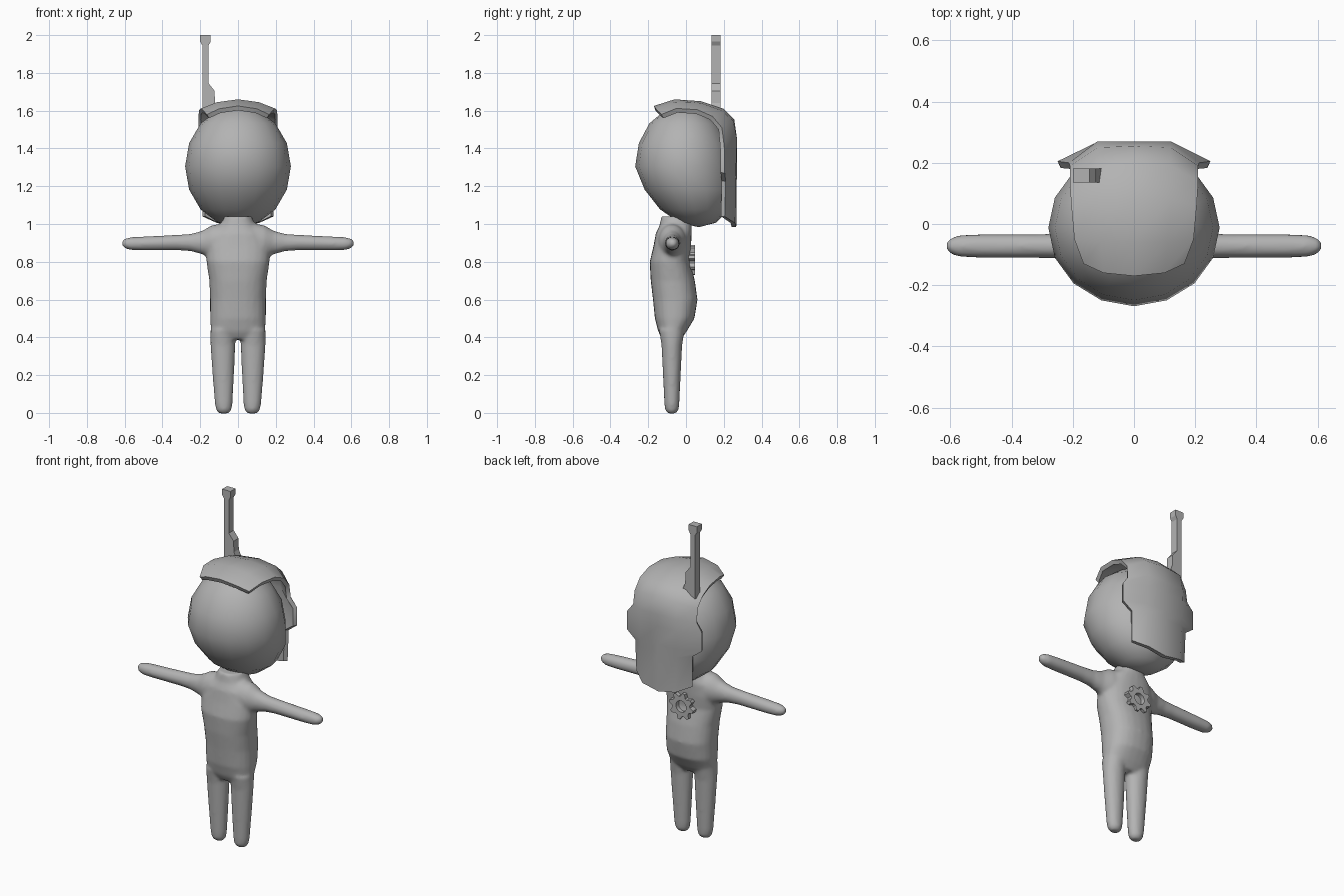
import bpy, bmesh, math
from mathutils import Vector

if "Cube" in bpy.data.objects:
    bpy.data.objects.remove(bpy.data.objects["Cube"])

grey = bpy.data.materials.new("plain grey")
grey.diffuse_color = (0.45, 0.45, 0.45, 1)
grey.use_nodes = True
grey.node_tree.nodes["Principled BSDF"].inputs["Base Color"].default_value = grey.diffuse_color


def make_object(name, bm, recalc=True):
    if recalc:
        bmesh.ops.recalc_face_normals(bm, faces=bm.faces[:])
    mesh = bpy.data.meshes.new(name)
    bm.to_mesh(mesh)
    bm.free()
    mesh.materials.append(grey)
    ob = bpy.data.objects.new(name, mesh)
    bpy.context.collection.objects.link(ob)
    return ob


def activate(ob):
    bpy.ops.object.select_all(action='DESELECT')
    ob.select_set(True)
    bpy.context.view_layer.objects.active = ob


def smooth(ob, angle=40):
    activate(ob)
    bpy.ops.object.shade_smooth_by_angle(angle=math.radians(angle))


def loft(bm, sections, u, v, power=2.0, n=24):
    """Capped tube through (centre, u radius, v radius) sections."""
    def bend(t):
        return math.copysign(abs(t) ** (2 / power), t)
    rings = []
    for c, ru, rv in sections:
        ring = []
        for k in range(n):
            a = 2 * math.pi * k / n
            p = Vector(c) + Vector(u) * ru * bend(math.cos(a)) + Vector(v) * rv * bend(math.sin(a))
            ring.append(bm.verts.new(p))
        rings.append(ring)
    for a, b in zip(rings, rings[1:]):
        for k in range(n):
            bm.faces.new((a[k], a[(k + 1) % n], b[(k + 1) % n], b[k]))
    bm.faces.new(rings[0])
    bm.faces.new(rings[-1])


X, Y, Z = (1, 0, 0), (0, 1, 0), (0, 0, 1)

# Body: torso, arms and legs fused into one smooth skin
bm = bmesh.new()
torso = [  # z, y centre, half width, half depth
    (0.39, -0.075, 0.10, 0.050), (0.43, -0.072, 0.143, 0.075),
    (0.50, -0.060, 0.148, 0.105), (0.60, -0.057, 0.148, 0.118),
    (0.70, -0.070, 0.152, 0.117), (0.80, -0.085, 0.167, 0.107),
    (0.88, -0.073, 0.170, 0.100), (0.95, -0.065, 0.145, 0.095),
    (0.99, -0.055, 0.095, 0.086), (1.04, -0.050, 0.072, 0.080)]
loft(bm, [((0, y, z), rx, ry) for z, y, rx, ry in torso], X, Y, 2.3)
arm = [  # x, z, depth radius, height radius
    (0.05, 0.910, 0.085, 0.100), (0.14, 0.905, 0.070, 0.088),
    (0.19, 0.902, 0.050, 0.062), (0.25, 0.902, 0.041, 0.046),
    (0.32, 0.902, 0.039, 0.041), (0.50, 0.897, 0.039, 0.037),
    (0.57, 0.896, 0.036, 0.034), (0.60, 0.897, 0.026, 0.025),
    (0.614, 0.897, 0.012, 0.012)]
leg = [  # z, x centre, half width, half depth
    (-0.003, 0.075, 0.024, 0.022), (0.015, 0.075, 0.041, 0.036),
    (0.05, 0.076, 0.047, 0.040), (0.20, 0.078, 0.057, 0.047),
    (0.36, 0.080, 0.066, 0.055), (0.44, 0.080, 0.066, 0.068)]
for s in (-1, 1):
    loft(bm, [((s * x, -0.072, z), ry, rz) for x, z, ry, rz in arm], Y, Z)
    loft(bm, [((s * x, -0.075, z), rx, ry) for z, x, rx, ry in leg], X, Y)
body = make_object("body", bm)
rem = body.modifiers.new("fuse", 'REMESH')
rem.mode = 'VOXEL'
rem.voxel_size = 0.01
rem.use_smooth_shade = True
soft = body.modifiers.new("soften", 'SMOOTH')
soft.factor = 0.5
soft.iterations = 6

# Head: low-poly egg whose underside leans back
bm = bmesh.new()
bmesh.ops.create_uvsphere(bm, u_segments=16, v_segments=8, radius=1)
for vert in bm.verts:
    x, y, z = vert.co
    lean = 0.08 * max(0, -z)
    vert.co = (0.28 * x, -0.012 + 0.257 * y + lean, 1.305 + 0.322 * z)
head = make_object("head", bm)
smooth(head, 60)

# Head shell: thin plate over the crown and down the back, with notched sides
rows = [  # centre y z / bend x y z / edge x y z
    (-0.17, 1.625, 0.10, -0.16, 1.610, 0.165, -0.13, 1.580),
    (-0.06, 1.660, 0.11, -0.06, 1.645, 0.195, -0.05, 1.612),
    (0.08, 1.650, 0.12, 0.08, 1.640, 0.205, 0.06, 1.605),
    (0.20, 1.610, 0.12, 0.19, 1.600, 0.210, 0.14, 1.570),
    (0.255, 1.555, 0.12, 0.25, 1.545, 0.210, 0.19, 1.510),
    (0.27, 1.450, 0.12, 0.27, 1.450, 0.213, 0.20, 1.430),
    (0.27, 1.380, 0.12, 0.268, 1.380, 0.250, 0.205, 1.380),
    (0.27, 1.270, 0.12, 0.264, 1.270, 0.250, 0.205, 1.270),
    (0.268, 1.220, 0.12, 0.262, 1.220, 0.192, 0.21, 1.225),
    (0.266, 0.985, 0.11, 0.260, 1.005, 0.188, 0.205, 1.040)]
bm = bmesh.new()
grid = []
for yc, zc, xm, ym, zm, xe, ye, ze in rows:
    pts = [(-xe, ye, ze), (-xm, ym, zm), (0, yc, zc), (xm, ym, zm), (xe, ye, ze)]
    grid.append([bm.verts.new(p) for p in pts])
for a, b in zip(grid, grid[1:]):
    for j in range(4):
        bm.faces.new((a[j], a[j + 1], b[j + 1], b[j]))
shell = make_object("head_shell", bm, recalc=False)
plate = shell.modifiers.new("thickness", 'SOLIDIFY')
plate.thickness = 0.025
plate.offset = -1
activate(shell)
bpy.ops.object.modifier_apply(modifier=plate.name)
smooth(shell, 45)


def extrude_outline(name, outline, y0, y1):
    """Flat prism from an x-z outline."""
    bm = bmesh.new()
    front = [bm.verts.new((x, y0, z)) for x, z in outline]
    back = [bm.verts.new((x, y1, z)) for x, z in outline]
    n = len(outline)
    bm.faces.new(front)
    bm.faces.new(back)
    for k in range(n):
        bm.faces.new((front[k], front[(k + 1) % n], back[(k + 1) % n], back[k]))
    return make_object(name, bm)


# Antenna: stepped foot, slim mast and square knob
extrude_outline("antenna", [
    (-0.20, 2.0), (-0.145, 2.0), (-0.145, 1.965), (-0.156, 1.945),
    (-0.156, 1.745), (-0.124, 1.705), (-0.122, 1.64), (-0.105, 1.60),
    (-0.188, 1.56), (-0.188, 1.945), (-0.20, 1.965)], 0.135, 0.182)

# Back gear: toothed ring with an open centre
bm = bmesh.new()
teeth, per = 8, 4
count = teeth * per
rings = {}
for key, y in (("in", 0.0), ("out", 0.048)):
    for part in ("hole", "rim"):
        ring = []
        for k in range(count):
            a = 2 * math.pi * (k + 0.5) / count
            r = 0.034 if part == "hole" else (0.08 if k % per < 2 else 0.06)
            ring.append(bm.verts.new((r * math.cos(a), y, 0.81 + r * math.sin(a))))
        rings[key, part] = ring
loop = [rings["in", "hole"], rings["in", "rim"], rings["out", "rim"], rings["out", "hole"]]
for i in range(4):
    a, b = loop[i], loop[(i + 1) % 4]
    for k in range(count):
        bm.faces.new((a[k], a[(k + 1) % count], b[(k + 1) % count], b[k]))
make_object("back_gear", bm)
